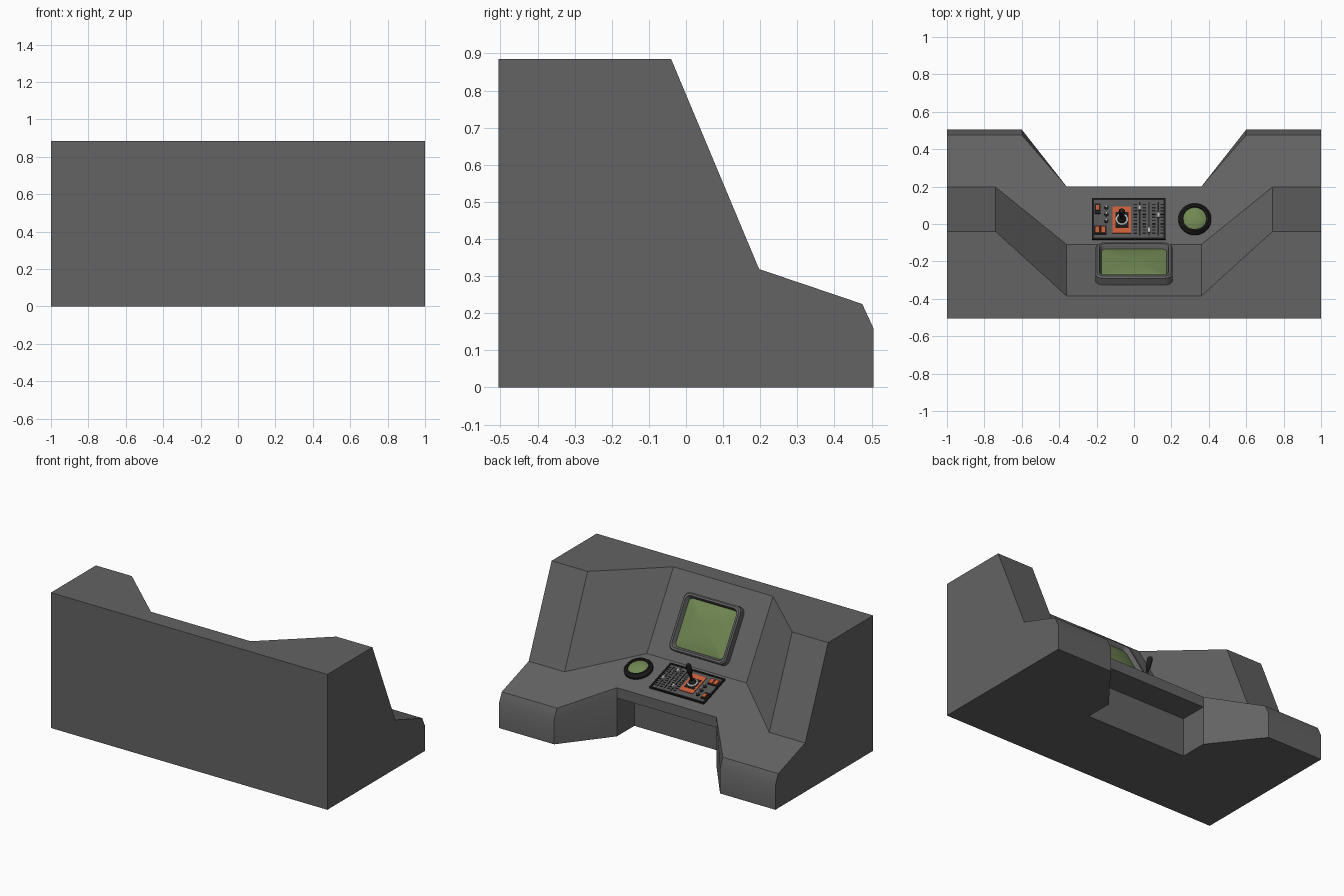
import bpy, bmesh, math
from mathutils import Matrix

if "Cube" in bpy.data.objects:
    bpy.data.objects.remove(bpy.data.objects["Cube"])


def material(name, r, g, b):
    m = bpy.data.materials.new(name)
    m.diffuse_color = (r, g, b, 1)
    m.use_nodes = True
    m.node_tree.nodes["Principled BSDF"].inputs["Base Color"].default_value = m.diffuse_color
    return m


SHELL = material("shell_grey", .125, .125, .125)
BLACK = material("black", .012, .012, .012)
PANEL = material("panel_grey", .09, .09, .09)
GREEN = material("screen_green", .16, .24, .085)
ORANGE = material("orange", .58, .11, .04)
LIGHT = material("light_grey", .5, .5, .5)

# Local frames: z points out of the sloping desk / the sloping screen wall
DESK_ANGLE = math.atan(.339)
DESK = Matrix.Translation((0, 0, .386)) @ Matrix.Rotation(-DESK_ANGLE, 4, 'X')
WALL = Matrix.Translation((0, -.233, .629)) @ Matrix.Rotation(-math.radians(59.2), 4, 'X')


def finish(name, bm, mat, matrix=Matrix(), angle=30):
    bmesh.ops.remove_doubles(bm, verts=bm.verts, dist=1e-5)
    bmesh.ops.recalc_face_normals(bm, faces=bm.faces)
    me = bpy.data.meshes.new(name)
    bm.to_mesh(me)
    bm.free()
    ob = bpy.data.objects.new(name, me)
    bpy.context.collection.objects.link(ob)
    ob.matrix_world = matrix
    me.materials.append(mat)
    bpy.ops.object.select_all(action='DESELECT')
    ob.select_set(True)
    bpy.context.view_layer.objects.active = ob
    bpy.ops.object.shade_smooth_by_angle(angle=math.radians(angle))
    return ob


def box(name, x, y, w, l, h, mat, z=0):
    """Block lying on the desk, from height z to z + h."""
    bm = bmesh.new()
    bmesh.ops.create_cube(bm, size=1, matrix=Matrix.Translation((x, y, z + h / 2)) @ Matrix.Diagonal((w, l, h, 1)))
    return finish(name, bm, mat, DESK)


def loft(name, rings, mat, matrix, x=0, y=0, n=5, cap_start=False, cap_end=True):
    """Skin through rounded rectangles given as (half_w, half_h, radius, z)."""
    bm = bmesh.new()
    loops = []
    for hw, hh, r, z in rings:
        loop = []
        for q, (sx, sy) in enumerate(((1, 1), (-1, 1), (-1, -1), (1, -1))):
            for i in range(n + 1):
                a = math.pi / 2 * (q + i / n)
                loop.append(bm.verts.new((x + sx * (hw - r) + r * math.cos(a),
                                          y + sy * (hh - r) + r * math.sin(a), z)))
        loops.append(loop)
    for a, b in zip(loops, loops[1:]):
        for i in range(len(a)):
            j = (i + 1) % len(a)
            bm.faces.new((a[i], a[j], b[j], b[i]))
    if cap_start:
        bm.faces.new(loops[0][::-1])
    if cap_end:
        bm.faces.new(loops[-1])
    return finish(name, bm, mat, matrix, 35)


def turned(name, profile, mat, x, y, n=8):
    """Round part standing on the desk; profile is (radius, z)."""
    return loft(name, [(r, r, r, z) for r, z in profile], mat, DESK, x, y, n, True)


# Console body: half of the shell, then mirrored
P = dict(
    b0=(0, -.505, 0), b1=(1, -.505, 0), t0=(0, -.505, .885), t1=(1, -.505, .885),
    u0=(0, -.385, .885), u1=(.36, -.385, .885), u2=(.74, -.04, .885), u3=(1, -.04, .885),
    l0=(0, -.11, .423), l1=(.36, -.11, .423), l2=(.74, .197, .319), l3=(1, .197, .319),
    d0=(0, .2, .318), d1=(.36, .2, .318), d2=(.6, .475, .225), d3=(1, .475, .225),
    p0=(0, .2, .25), p1=(.36, .2, .25), p2=(.6, .505, .16), p3=(1, .505, .16),
    f1=(.36, .2, 0), f2=(.6, .505, 0), f3=(1, .505, 0),
    k0=(0, .02, .25), k1=(.36, .02, .25), g0=(0, .02, 0), g1=(.36, .02, 0))
FACES = ("b0 b1 t1 t0", "t0 t1 u3 u2 u1 u0",                            # back, top
         "u0 u1 l1 l0", "u1 u2 l2 l1", "u2 u3 l3 l2",                    # upper panels
         "l0 l1 l2 l3 d3 d2 d1 d0",                                      # desk
         "d0 d1 p1 p0", "d1 d2 p2 p1", "d2 d3 p3 p2",                    # lip
         "p0 p1 k1 k0", "k0 k1 g1 g0", "p1 f1 g1 k1",                    # knee space
         "p1 p2 f2 f1", "p2 p3 f3 f2",                                   # wing fronts
         "b1 f3 p3 d3 l3 u3 t1", "b0 g0 g1 f1 f2 f3 b1")                 # side, underside
bm = bmesh.new()
V = {k: bm.verts.new(co) for k, co in P.items()}
for f in FACES:
    bm.faces.new([V[k] for k in f.split()])
bmesh.ops.mirror(bm, geom=bm.verts[:] + bm.edges[:] + bm.faces[:], axis='X', merge_dist=1e-4)
flat = [e for e in bm.edges if all(abs(v.co.x) < 1e-4 for v in e.verts)]
bmesh.ops.dissolve_edges(bm, edges=flat, use_verts=True)
finish("console_body", bm, SHELL)

# Main screen: raised frame with a bulging glass
loft("screen_frame", [(.205, .182, .04, -.005), (.205, .182, .04, .042), (.197, .174, .036, .052),
                      (.185, .162, .03, .052), (.172, .149, .025, .022)],
     SHELL, WALL, cap_end=False)
loft("screen_glass", [(.18, .157, .025, .024), (.135, .118, .025, .034),
                      (.085, .074, .025, .04), (.03, .026, .02, .042)], GREEN, WALL)

# Round scope
turned("scope_ring", [(.088, -.005), (.088, .012), (.074, .03), (.064, .03), (.062, .018)], BLACK, .325, .025)
turned("scope_glass", [(.063, .018), (.048, .026), (.028, .031), (.01, .033)], GREEN, .325, .025)

# Control panel plate with raised border
box("panel_plate", -.028, .026, .38, .22, .012, PANEL, -.004)
for s in (-1, 1):
    box("panel_border_side", -.028 + s * .192, .026, .01, .232, .017, BLACK, -.004)
    box("panel_border_end", -.028, .026 + s * .111, .39, .01, .017, BLACK, -.004)
TOP = .008

# Rocker switch and pair of push buttons
box("rocker_base", -.195, .083, .034, .056, .004, BLACK, TOP)
box("rocker_switch", -.195, .088, .022, .03, .012, ORANGE, TOP)
box("button_base", -.181, -.037, .068, .048, .004, BLACK, TOP)
for x in (-.197, -.165):
    box("push_button", x, -.037, .025, .038, .012, ORANGE, TOP)

# Toggle switches
for y in (.09, .052, .014):
    turned("toggle_base", [(.012, TOP), (.012, TOP + .005)], BLACK, -.148, y, 3)
    turned("toggle_lever", [(.004, TOP), (.007, TOP + .024)], LIGHT, -.148, y, 3)

# Joystick on its orange plate
JX, JY = -.065, .02
box("joystick_plate", JX, JY, .1, .152, .004, ORANGE, TOP)
box("joystick_recess", JX, JY, .07, .085, .002, BLACK, TOP + .004)
turned("joystick_collar", [(.033, .012), (.033, .02), (.026, .024)], LIGHT, JX, JY)
turned("joystick_boot", [(.025, .02), (.02, .034), (.009, .042)], BLACK, JX, JY)
turned("joystick_handle", [(.008, .035), (.009, .085), (.015, .1), (.017, .15), (.012, .163), (.004, .166)],
       BLACK, JX, JY)

# Three sliders with tick marks on both sides
for x, knob_y in ((.03, .085), (.08, -.04), (.13, .045)):
    box("slider_track", x, .026, .007, .19, .002, BLACK, TOP)
    box("slider_knob", x, knob_y, .016, .026, .018, LIGHT, TOP)
for x in (.006, .055, .105, .152):
    for i in range(10):
        box("slider_tick", x, -.055 + i * .018, .018, .007, .002, BLACK, TOP)
